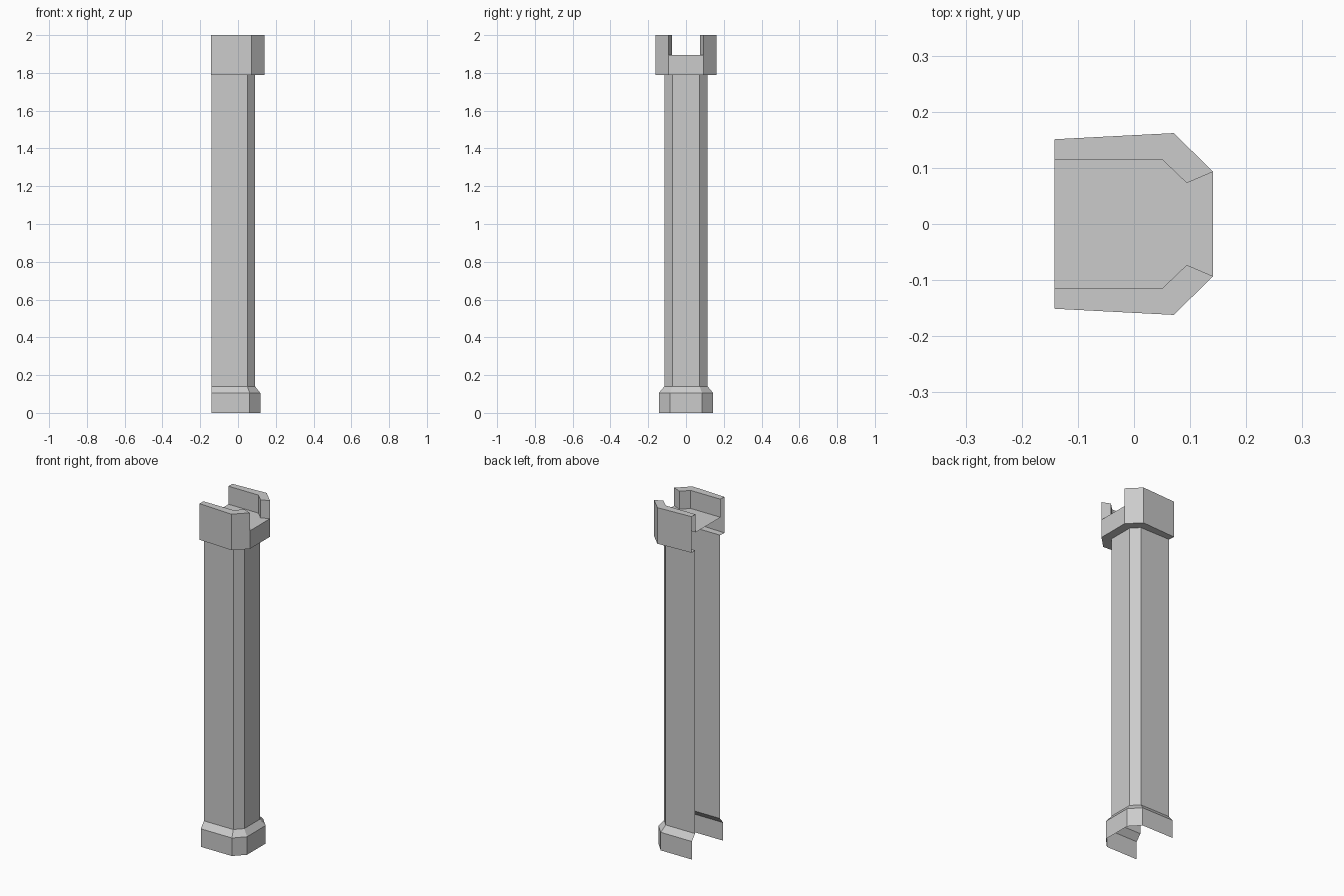
import bpy, bmesh

if "Cube" in bpy.data.objects:
    bpy.data.objects.remove(bpy.data.objects["Cube"])


def full(half):
    """Mirror a half outline (back to front, +y side) into an open outline around the front."""
    return half + [(x, -y) for x, y in reversed(half)]


def ring(half, z):
    return [(x, y, z) for x, y in full(half)]


def loft(rows):
    """Quads between successive open rows of points."""
    return [[a[i], a[i + 1], b[i + 1], b[i]]
            for a, b in zip(rows, rows[1:]) for i in range(len(a) - 1)]


def make(name, polys):
    bm = bmesh.new()
    for poly in polys:
        bm.faces.new([bm.verts.new(p) for p in poly])
    bmesh.ops.remove_doubles(bm, verts=bm.verts, dist=1e-5)
    bmesh.ops.recalc_face_normals(bm, faces=bm.faces)
    # the sheets are open at the back: make the frontmost face point outwards
    front = max(bm.faces, key=lambda f: (f.calc_center_median().x + abs(f.normal.x)))
    if front.normal.x < 0:
        bmesh.ops.reverse_faces(bm, faces=bm.faces)
    mesh = bpy.data.meshes.new(name)
    bm.to_mesh(mesh)
    bm.free()
    obj = bpy.data.objects.new(name, mesh)
    bpy.context.collection.objects.link(obj)
    return obj


# half outlines: back corner, side corner, front corner
shaft = [(-0.139, 0.115), (0.05, 0.115), (0.091, 0.072)]
base = [(-0.139, 0.144), (0.062, 0.144), (0.118, 0.085)]
cap = [(-0.142, 0.151), (0.071, 0.162), (0.141, 0.093)]
notch = [(-0.142, 0.115), (0.05, 0.115), (0.094, 0.073)]
BASE_Z, SHAFT_Z, CAP_Z, NOTCH_Z, TOP_Z = 0.105, 0.14, 1.79, 1.895, 2.0

# plinth with sloped shoulder, open at back and bottom
make("column_base", loft([ring(base, 0), ring(base, BASE_Z), ring(shaft, SHAFT_Z)]))

# shaft, open at the back
make("column_shaft", loft([ring(shaft, SHAFT_Z), ring(shaft, CAP_Z)]))

# capital: underside ledge, lower wall, notch floor
polys = loft([ring(shaft, CAP_Z), ring(cap, CAP_Z), ring(cap, NOTCH_Z)])
floor = notch + [cap[2]]
polys.append(ring(floor, NOTCH_Z))

# raised cheeks either side of the notch
for s in (1, -1):
    stations = [[(ox, s * oy, NOTCH_Z), (ox, s * oy, TOP_Z),
                 (ix, s * iy, TOP_Z), (ix, s * iy, NOTCH_Z)]
                for (ox, oy), (ix, iy) in zip(cap, notch)]
    polys += loft(stations)
    polys.append(stations[-1])
make("column_capital", polys)
